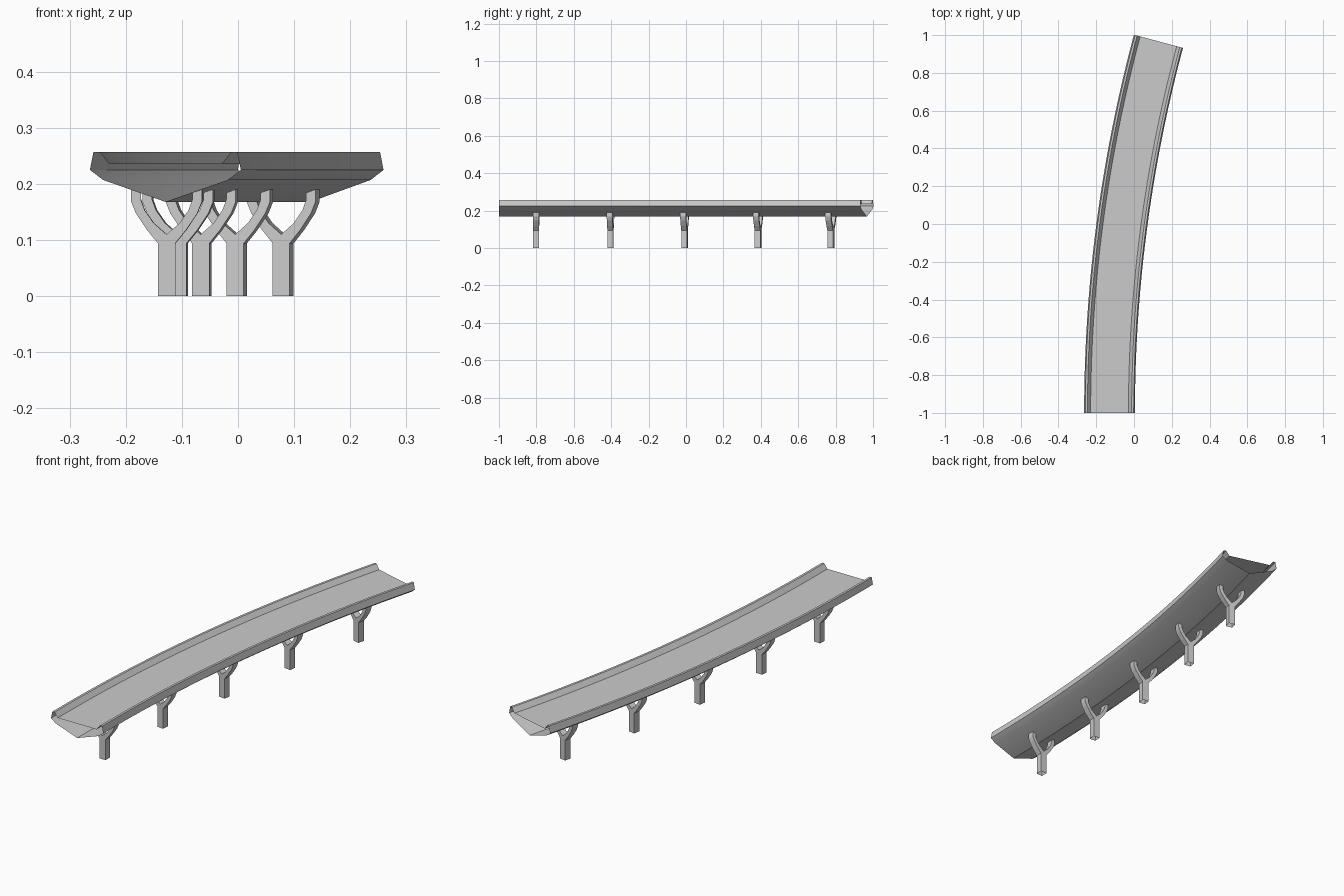
import bpy, bmesh, math
from mathutils import Matrix, Vector

cube = bpy.data.objects.get("Cube")
if cube:
    bpy.data.objects.remove(cube, do_unlink=True)

mat = bpy.data.materials.new("light_grey")
mat.use_nodes = True
grey = (0.6, 0.6, 0.6, 1)
mat.diffuse_color = grey
mat.node_tree.nodes["Principled BSDF"].inputs["Base Color"].default_value = grey

BEND = math.radians(15)
RADIUS = 7.6
START = Vector((-0.1295, -1.0, 0))


def frame(t):
    """Placement on the arc: local x across the track, local y along it."""
    a = BEND * t
    pos = START + Vector((RADIUS * (1 - math.cos(a)), RADIUS * math.sin(a), 0))
    return Matrix.Translation(pos) @ Matrix.Rotation(-a, 4, 'Z')


def finish(name, bm, smooth):
    bmesh.ops.recalc_face_normals(bm, faces=bm.faces)
    mesh = bpy.data.meshes.new(name)
    bm.to_mesh(mesh)
    bm.free()
    mesh.materials.append(mat)
    obj = bpy.data.objects.new(name, mesh)
    bpy.context.collection.objects.link(obj)
    if smooth:
        bpy.ops.object.select_all(action='DESELECT')
        bpy.context.view_layer.objects.active = obj
        obj.select_set(True)
        bpy.ops.object.shade_smooth_by_angle(angle=math.radians(30))
    return obj


# Track bed: hollow channel with raised lips, open at both ends
half = [(0.1, 0.235), (0.117, 0.257), (0.128, 0.257), (0.1345, 0.225), (0.111, 0.207)]
section = half + [(0, 0.168)] + [(-x, z) for x, z in reversed(half)]
STEPS = 24
bm = bmesh.new()
rings = []
for i in range(STEPS + 1):
    m = frame(i / STEPS)
    rings.append([bm.verts.new(m @ Vector((x, 0, z))) for x, z in section])
n = len(section)
for a, b in zip(rings, rings[1:]):
    for j in range(n):
        k = (j + 1) % n
        bm.faces.new((a[j], a[k], b[k], b[j]))
finish("track_bed", bm, True)

# Forked supports: square post with two curved arms, open underneath
outer = [(0.0155, 0.094), (0.035, 0.118), (0.055, 0.148), (0.063, 0.168), (0.063, 0.19)]
inner = [(0, 0.11), (0.023, 0.13), (0.039, 0.153), (0.046, 0.172), (0.046, 0.184)]
right_half = [(0.0155, 0)] + outer + inner[:0:-1]
outline = right_half + [inner[0]] + [(-x, z) for x, z in reversed(right_half)]
DEPTH = 0.0155


def support(name, t):
    bm = bmesh.new()
    m = frame(t)
    front, back = ([bm.verts.new(m @ Vector((x, y, z))) for x, z in outline]
                   for y in (-DEPTH, DEPTH))
    count = len(outline)
    bm.faces.new(front)
    bm.faces.new(back[::-1])
    for j in range(count - 1):
        bm.faces.new((front[j], front[j + 1], back[j + 1], back[j]))
    finish(name, bm, False)


for i in range(5):
    support(f"forked_support_{i + 1}", 0.1 + 0.2 * i)
